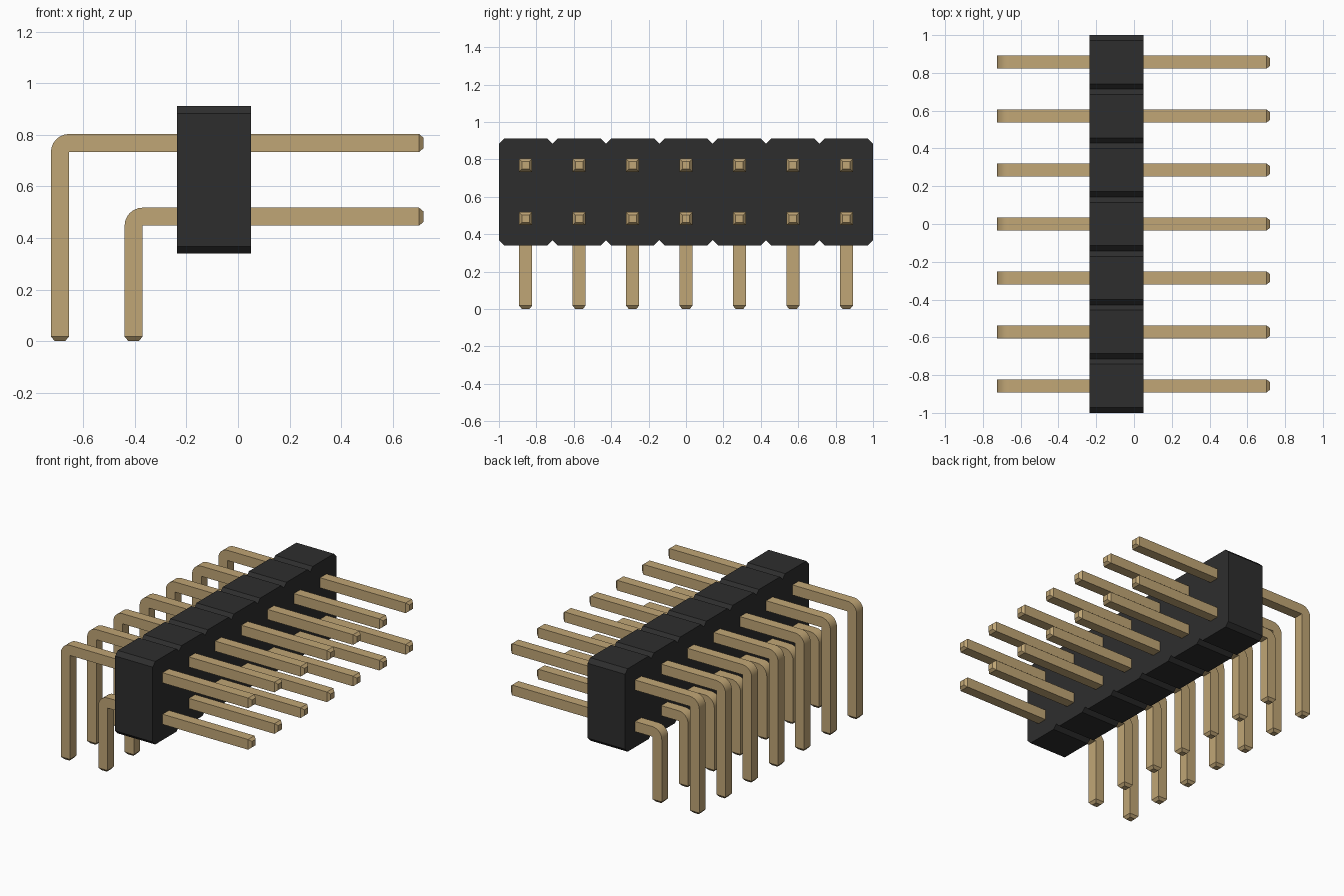
import bpy, bmesh, math
from mathutils import Vector

cube = bpy.data.objects.get("Cube")
if cube:
    bpy.data.objects.remove(cube, do_unlink=True)

COLUMNS = 7
PITCH = 2 / COLUMNS
HALF = 0.035            # half the pin thickness
TIP_HALF = 0.02         # half thickness at the pin tip
TIP_LEN = 0.018
BODY_X = (-0.236, 0.05)
BODY_Z = 0.34
CHAMFER = 0.028


def material(name, color, rough):
    m = bpy.data.materials.new(name)
    m.use_nodes = True
    m.diffuse_color = (*color, 1)
    bsdf = m.node_tree.nodes["Principled BSDF"]
    bsdf.inputs["Base Color"].default_value = (*color, 1)
    bsdf.inputs["Roughness"].default_value = rough
    return m


black = material("black plastic", (0.027, 0.027, 0.027), 0.6)
gold = material("dull gold", (0.53, 0.38, 0.18), 0.5)


def finish(bm, name, mat):
    bmesh.ops.remove_doubles(bm, verts=bm.verts, dist=0.0001)
    bmesh.ops.recalc_face_normals(bm, faces=bm.faces)
    mesh = bpy.data.meshes.new(name)
    bm.to_mesh(mesh)
    bm.free()
    mesh.materials.append(mat)
    obj = bpy.data.objects.new(name, mesh)
    bpy.context.collection.objects.link(obj)
    return obj


# Housing: scalloped outline, one chamfered bay per column, extruded along x
def housing():
    bm = bmesh.new()
    upper, lower = [], []
    top = BODY_Z + 2 * PITCH
    for i in range(COLUMNS):
        a, b = -1 + i * PITCH, -1 + (i + 1) * PITCH
        for y, inset in ((a, CHAMFER), (a + CHAMFER, 0), (b - CHAMFER, 0), (b, CHAMFER)):
            if inset and i and y == a:
                continue        # shared with the previous bay
            upper.append((y, top - inset))
            lower.append((y, BODY_Z + inset))
    rings = [[(bm.verts.new((x, y, z)), bm.verts.new((x, y, w)))
              for (y, z), (_, w) in zip(upper, lower)] for x in BODY_X]
    left, right = rings
    for j in range(len(upper) - 1):
        for ring in rings:
            bm.faces.new((ring[j][0], ring[j + 1][0], ring[j + 1][1], ring[j][1]))
        for k in (0, 1):
            bm.faces.new((left[j][k], left[j + 1][k], right[j + 1][k], right[j][k]))
    for j in (0, -1):
        bm.faces.new((left[j][0], left[j][1], right[j][1], right[j][0]))
    return finish(bm, "housing", black)


# Right-angle pin: square rings swept up the leg, around the bend and out to +x
def pin(name, x, z, reach=0.72, steps=6):
    bm = bmesh.new()
    corner = Vector((x + HALF, 0, z - HALF))
    sections = []           # (inner point, outer point, half depth)

    def leg(height, h):
        sections.append((Vector((x + h, 0, height)), Vector((x - h, 0, height)), h))

    def arm(px, h):
        sections.append((Vector((px, 0, z - h)), Vector((px, 0, z + h)), h))

    leg(0, TIP_HALF)
    leg(TIP_LEN, HALF)
    for s in range(steps + 1):
        t = s / steps * math.pi / 2
        sections.append((corner, corner + 2 * HALF * Vector((-math.cos(t), 0, math.sin(t))), HALF))
    arm(reach - TIP_LEN, HALF)
    arm(reach, TIP_HALF)

    rings = []
    for inner, outer, h in sections:
        side = Vector((0, h, 0))
        rings.append([bm.verts.new(p) for p in (inner - side, inner + side, outer + side, outer - side)])
    for a, b in zip(rings, rings[1:]):
        for k in range(4):
            n = (k + 1) % 4
            bm.faces.new((a[k], a[n], b[n], b[k]))
    bm.faces.new(rings[0])
    bm.faces.new(rings[-1])
    obj = finish(bm, name, gold)
    bpy.ops.object.select_all(action="DESELECT")
    obj.select_set(True)
    bpy.context.view_layer.objects.active = obj
    bpy.ops.object.shade_smooth_by_angle(angle=math.radians(25))
    return obj


housing()

# Two rows of pins, copied along the housing
for row, x, z in (("lower_pin", -0.405, BODY_Z + PITCH / 2),
                  ("upper_pin", -0.405 - PITCH, BODY_Z + PITCH * 1.5)):
    first = pin(row + "_1", x, z)
    for i in range(COLUMNS):
        obj = first if i == 0 else first.copy()
        if i:
            obj.name = f"{row}_{i + 1}"
            bpy.context.collection.objects.link(obj)
        obj.location.y = -1 + (i + 0.5) * PITCH
